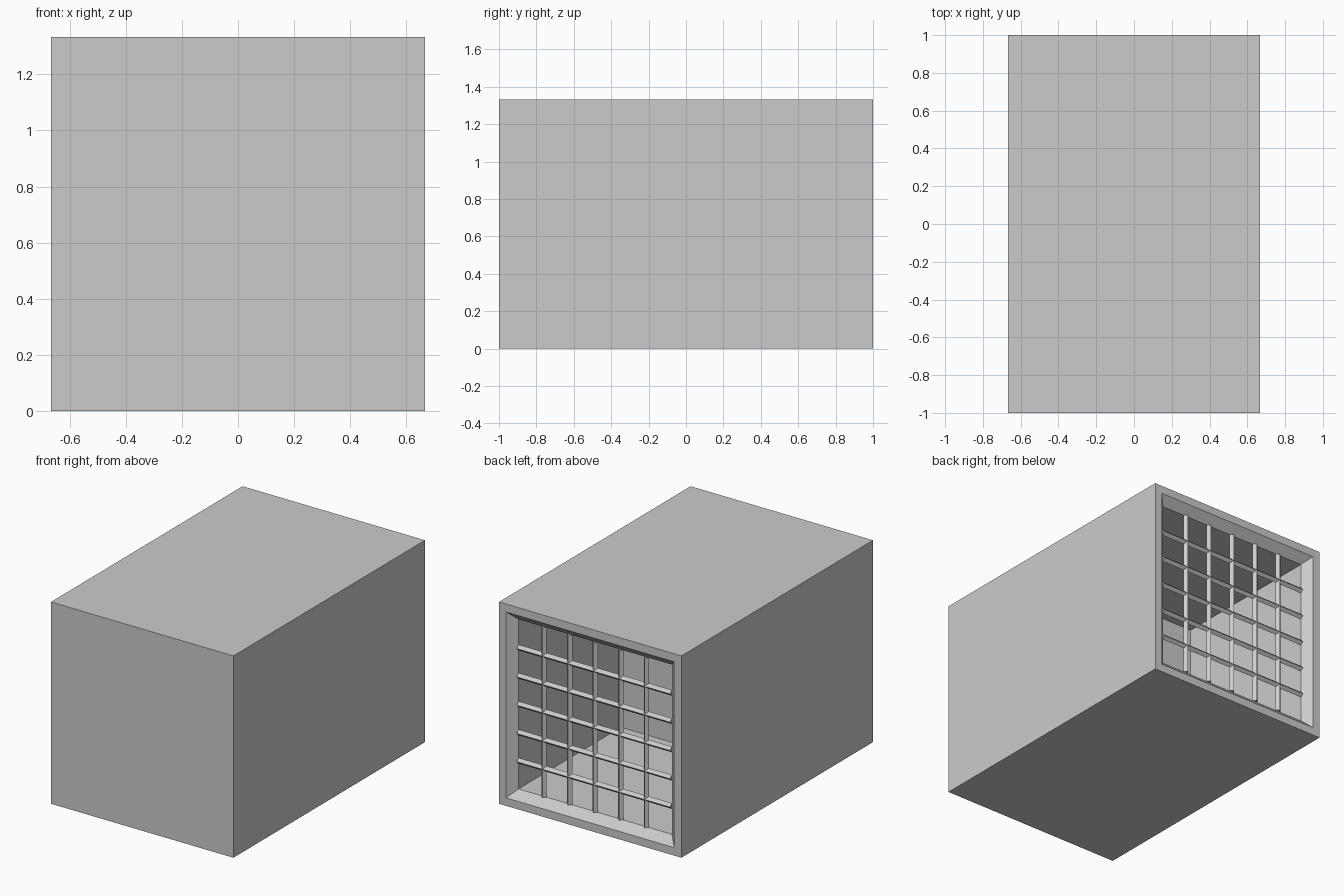
import bpy, bmesh
from mathutils import Vector

if "Cube" in bpy.data.objects:
    bpy.data.objects.remove(bpy.data.objects["Cube"])

W, L = 1.333, 2.0      # square section, length
RIM = 0.053            # flat rim width and bevel size
INNER = W / 2 - 2 * RIM
Y_GRID = L / 2 - RIM   # plane behind the lattice
Y_END = -0.12          # far wall of the cavity
MID = W / 2


def new_object(name, bm):
    bmesh.ops.recalc_face_normals(bm, faces=bm.faces)
    me = bpy.data.meshes.new(name)
    bm.to_mesh(me)
    bm.free()
    ob = bpy.data.objects.new(name, me)
    bpy.context.collection.objects.link(ob)
    return ob


# Housing: nested square loops from the front wall, round the rim, into the cavity
bm = bmesh.new()
loops = []
for half, y in [(MID, -L / 2), (MID, L / 2), (MID - RIM, L / 2),
                (INNER, Y_GRID), (INNER, Y_END)]:
    loops.append([bm.verts.new((sx * half, y, MID + sz * half))
                  for sx, sz in ((-1, -1), (1, -1), (1, 1), (-1, 1))])
for a, b in zip(loops, loops[1:]):
    for i in range(4):
        j = (i + 1) % 4
        bm.faces.new((a[i], a[j], b[j], b[i]))
bm.faces.new(loops[0])
bm.faces.new(loops[-1])
new_object("housing", bm)


# Lattice: wedge-shaped bars with the ridge facing outwards
def bar(name, offset, vertical, h=0.019):
    bm = bmesh.new()
    ends = []
    for s in (-INNER, INNER):
        ring = []
        for a, y in ((-h, Y_GRID), (h, Y_GRID), (0, Y_GRID + h)):
            u, v = (offset + a, s) if vertical else (s, offset + a)
            ring.append(bm.verts.new(Vector((u, y, MID + v))))
        ends.append(ring)
        bm.faces.new(ring)
    for i in range(3):
        j = (i + 1) % 3
        bm.faces.new((ends[0][i], ends[0][j], ends[1][j], ends[1][i]))
    new_object(name, bm)


for k in range(1, 6):
    pos = -INNER + k * 2 * INNER / 6
    bar(f"vertical_bar_{k}", pos, True)
    bar(f"horizontal_bar_{k}", pos, False)
